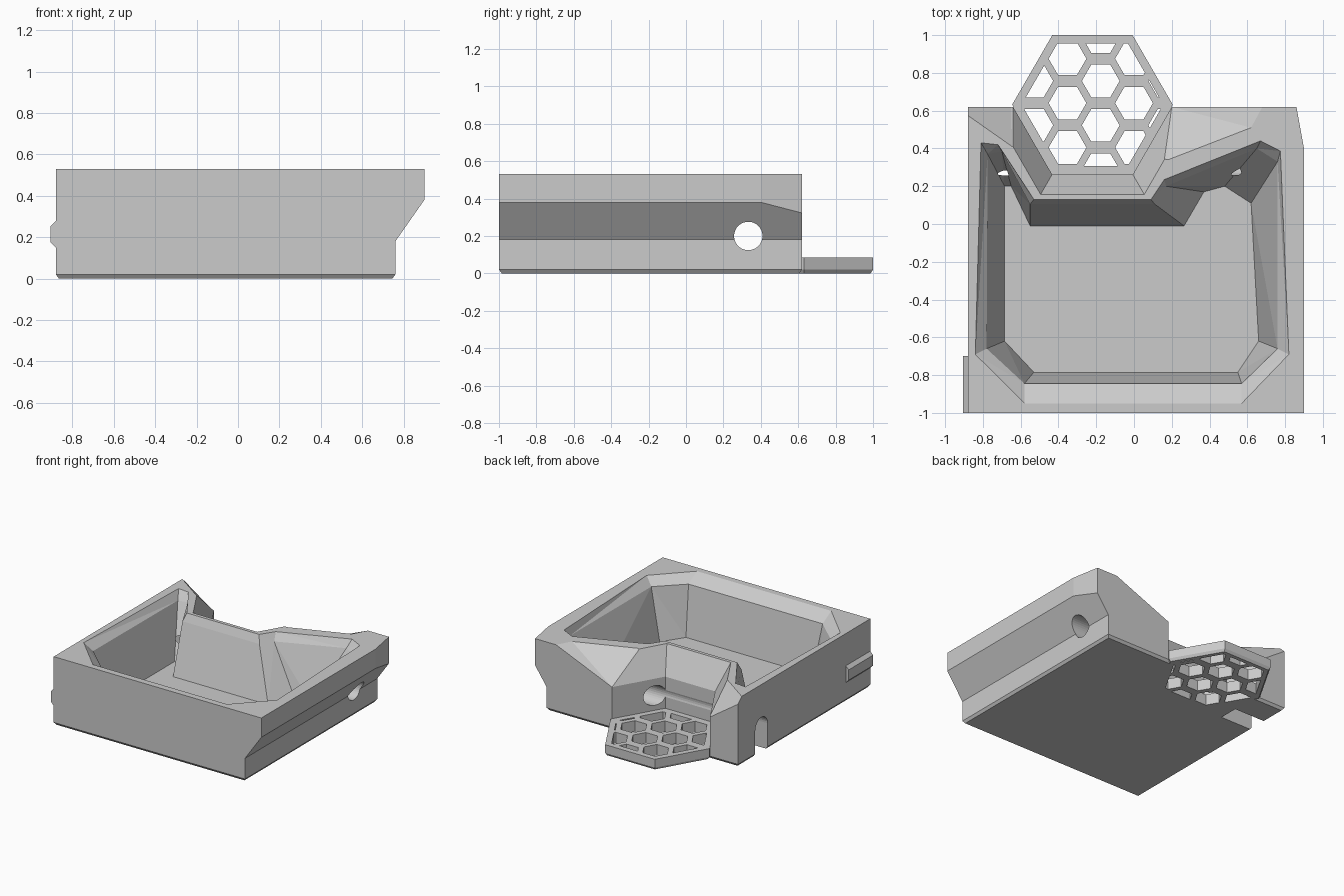
import bpy, bmesh
from math import cos, sin, pi

cube = bpy.data.objects.get("Cube")
if cube:
    bpy.data.objects.remove(cube, do_unlink=True)

grey = bpy.data.materials.new("plain_grey")
grey.use_nodes = True
tone = (0.6, 0.6, 0.6, 1)
grey.diffuse_color = tone
grey.node_tree.nodes["Principled BSDF"].inputs["Base Color"].default_value = tone


def finish(name, bm):
    bmesh.ops.recalc_face_normals(bm, faces=bm.faces)
    mesh = bpy.data.meshes.new(name)
    bm.to_mesh(mesh)
    bm.free()
    mesh.materials.append(grey)
    obj = bpy.data.objects.new(name, mesh)
    bpy.context.collection.objects.link(obj)
    return obj


def add_loft(bm, rings):
    """Skin matching rings of 3D points and cap both ends."""
    vs = [[bm.verts.new(p) for p in ring] for ring in rings]
    n = len(vs[0])
    sides = []
    for a, b in zip(vs, vs[1:]):
        for i in range(n):
            j = (i + 1) % n
            sides.append(bm.faces.new((a[i], a[j], b[j], b[i])))
    caps = [bm.faces.new(vs[0][::-1]), bm.faces.new(vs[-1])]
    bmesh.ops.triangulate(bm, faces=sides + caps)


def loft(name, rings):
    bm = bmesh.new()
    add_loft(bm, rings)
    return finish(name, bm)


def flat(points, z):
    return [(x, y, z) for x, y in points]


def hexagon(cx, cy, r, z):
    return [(cx + r * cos(k * pi / 3), cy + r * sin(k * pi / 3), z) for k in range(6)]


def box(name, x0, x1, y0, y1, z0, z1):
    base = [(x0, y0), (x1, y0), (x1, y1), (x0, y1)]
    return loft(name, [flat(base, z0), flat(base, z1)])


def hull(name, points):
    bm = bmesh.new()
    for p in points:
        bm.verts.new(p)
    out = bmesh.ops.convex_hull(bm, input=bm.verts)
    loose = [v for v in bm.verts if not v.link_faces]
    bmesh.ops.delete(bm, geom=loose, context='VERTS')
    return finish(name, bm)


def combine(obj, other, operation):
    mod = obj.modifiers.new(other.name, 'BOOLEAN')
    mod.operation, mod.object, mod.solver = operation, other, 'EXACT'
    bpy.context.view_layer.objects.active = obj
    bpy.ops.object.modifier_apply(modifier=mod.name)
    bpy.data.objects.remove(other, do_unlink=True)


def honeycomb(name, x0, y0, columns, rows):
    """Staggered hexagonal prisms around a central cell."""
    bm = bmesh.new()
    for i in range(-columns, columns + 1):
        for j in range(-rows, rows + 1):
            cx, cy = x0 + i * 0.176, y0 + (j + 0.5 * (i % 2)) * 0.235
            add_loft(bm, [hexagon(cx, cy, 0.1, -0.1), hexagon(cx, cy, 0.1, 0.2)])
    return finish(name, bm)


# Outer body: chamfered foot, flared right side, clipped back corner
def body_ring(right, z, inset=0.0, back=None, z_back=None):
    l, f, b = -0.88 + inset, -1 + inset, 0.62 - inset
    back = right if back is None else back
    return [(l, f, z), (right - inset, f, z), (right - inset, 0.4, z),
            (back - inset, b, z_back or z), (l, b, z)]


tray = loft("tray", [body_ring(0.76, 0, 0.015), body_ring(0.76, 0.02),
                     body_ring(0.76, 0.18), body_ring(0.9, 0.38, 0, 0.86, 0.323),
                     body_ring(0.9, 0.53, 0, 0.86)])

# Side rail
rail = [(-0.86, 0.14), (-0.88, 0.15), (-0.905, 0.175), (-0.905, 0.255), (-0.88, 0.28), (-0.86, 0.29)]
combine(tray, loft("side_rail", [[(x, y, z) for x, z in rail] for y in (-1, -0.7)]), 'UNION')

# Rear hexagonal stand and the pocket above it
HX, HY = -0.22, 0.632
combine(tray, loft("rear_stand", [hexagon(HX, HY, 0.41, 0), hexagon(HX, HY, 0.425, 0.02),
                                  hexagon(HX, HY, 0.425, 0.12)]), 'UNION')
combine(tray, loft("pocket", [hexagon(HX, HY, r, z) for r, z in
                              ((0.427, 0.085), (0.427, 0.33), (0.549, 0.53), (0.549, 0.7))]), 'DIFFERENCE')

# Sloped wings either side of the pocket
right_wing = [(0.18, 0.34), (0.62, 0.51), (0.68, 0.62), (0.68, 0.8), (-0.1, 0.8), (-0.1, 0.4)]
left_wing = [(-0.645, 0.41), (-0.88, 0.575), (-1.1, 0.73), (-1.1, 0.8), (-0.4, 0.8), (-0.4, 0.45)]
for name, outline, foot in (("right_wing", right_wing, 0.2), ("left_wing", left_wing, -0.65)):
    pts = flat(outline, 0.53) + flat(outline, 0.65)
    pts += [(x, y, 0.33) for x in (foot, HX) for y in (0.62, 0.8)]
    combine(tray, hull(name, pts), 'DIFFERENCE')

# Bowl: floor, inner rim and chamfered outer rim
floor = [(-0.685, -0.62), (-0.53, -0.785), (0.55, -0.785), (0.66, -0.62), (0.62, 0.11), (0.48, 0.2),
         (0.37, 0.17), (0.265, -0.01), (-0.55, -0.01), (-0.65, 0.2), (-0.685, 0.2)]
inner = [(-0.78, -0.66), (-0.58, -0.845), (0.57, -0.845), (0.76, -0.66), (0.76, 0.33), (0.65, 0.4),
         (0.17, 0.2), (0.11, 0.105), (-0.55, 0.105), (-0.7, 0.385), (-0.775, 0.37)]
outer = [(-0.84, -0.69), (-0.58, -0.95), (0.57, -0.95), (0.82, -0.69), (0.775, 0.386), (0.67, 0.44),
         (0.16, 0.235), (0.09, 0.13), (-0.53, 0.13), (-0.72, 0.42), (-0.81, 0.43)]
combine(tray, loft("bowl", [flat(floor, 0.085), flat(inner, 0.47), flat(outer, 0.53),
                            flat(outer, 0.7)]), 'DIFFERENCE')

# Drain holes in the bowl floor, trimmed to its outline
drain = honeycomb("drain_holes", 0, 0, 4, 4)
combine(drain, loft("drain_area", [flat(floor, -0.05), flat(floor, 0.15)]), 'INTERSECT')
combine(drain, box("drain_limit", -0.655, 0.62, -0.775, 0.5, -0.2, 0.3), 'INTERSECT')
combine(tray, drain, 'DIFFERENCE')

# Holes in the rear stand
vents = honeycomb("stand_holes", -0.352, 0.64, 4, 3)
combine(vents, loft("stand_area", [hexagon(HX, HY, 0.375, z) for z in (-0.05, 0.15)]), 'INTERSECT')
combine(tray, vents, 'DIFFERENCE')

# Cable bore through both sides, opened downward on one side
bore = [(0.333 + 0.076 * cos(k * pi / 16), 0.2 + 0.076 * sin(k * pi / 16)) for k in range(32)]
combine(tray, loft("cable_bore", [[(x, y, z) for y, z in bore] for x in (-1.1, 1.1)]), 'DIFFERENCE')
combine(tray, box("cable_slot", -1.1, -0.6, 0.257, 0.409, -0.1, 0.2), 'DIFFERENCE')

# Clean triangulated flats
bm = bmesh.new()
bm.from_mesh(tray.data)
bmesh.ops.remove_doubles(bm, verts=bm.verts, dist=0.0002)
bmesh.ops.dissolve_limit(bm, angle_limit=0.01, verts=bm.verts, edges=bm.edges)
bm.to_mesh(tray.data)
bm.free()
